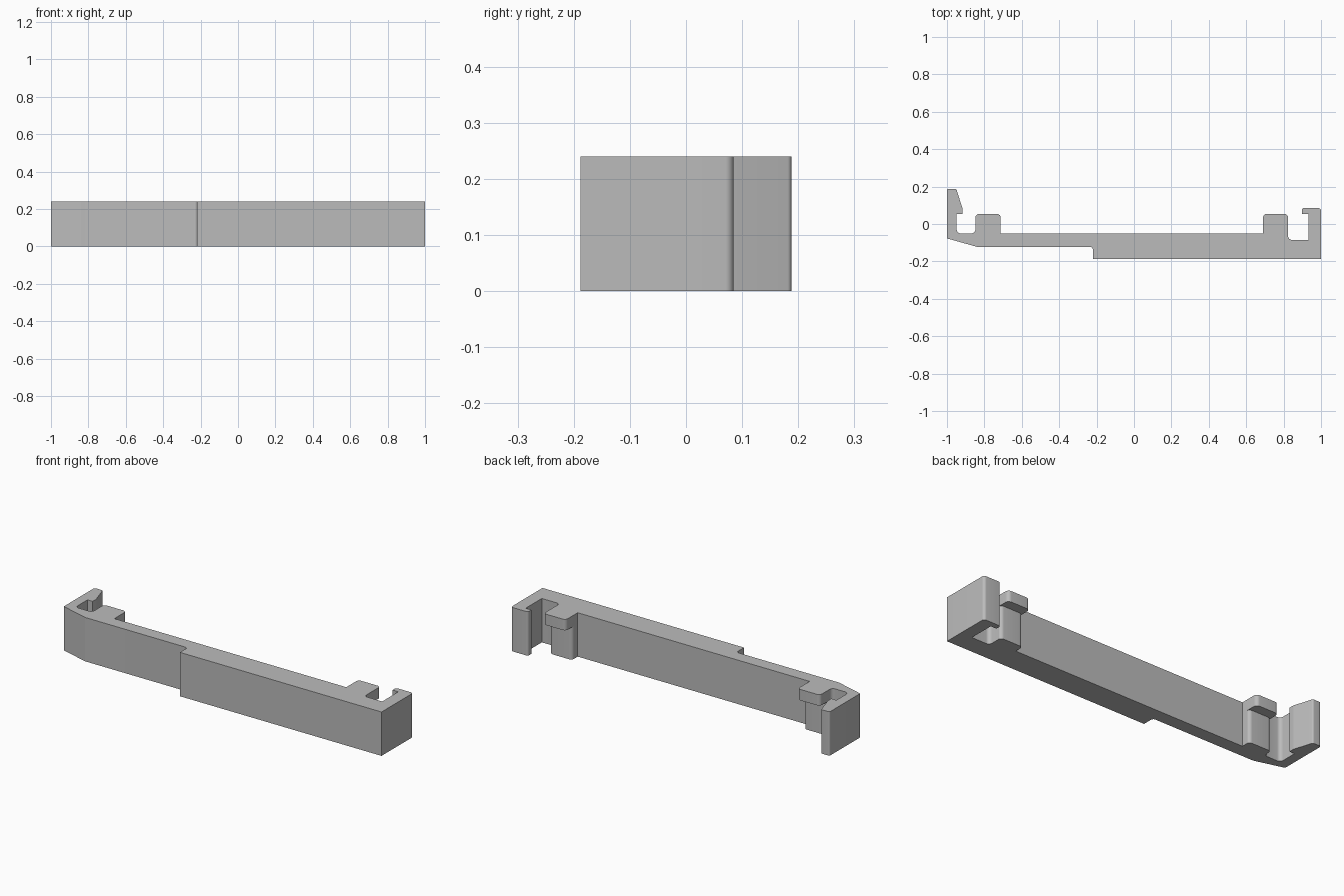
import bpy, bmesh, math
from mathutils import Vector

if "Cube" in bpy.data.objects:
    bpy.data.objects.remove(bpy.data.objects["Cube"])

HEIGHT = 0.24
LIP_Z = 0.18      # underside of the overhanging lips
FRONT, BACK = -0.188, 0.188
WALL, BLOCK = -0.05, 0.054

grey = bpy.data.materials.new("plain grey")
grey.use_nodes = True
colour = (0.5, 0.5, 0.5, 1)
grey.diffuse_color = colour
grey.node_tree.nodes["Principled BSDF"].inputs["Base Color"].default_value = colour


def fillet(profile, steps=8):
    """Outline of (x, y[, radius]) corners with the given corners rounded."""
    out = []
    for i, corner in enumerate(profile):
        p = Vector(corner[:2])
        if len(corner) == 2:
            out.append(p)
            continue
        a = (Vector(profile[i - 1][:2]) - p).normalized()
        b = (Vector(profile[(i + 1) % len(profile)][:2]) - p).normalized()
        half = a.angle(b) / 2
        r = corner[2]
        centre = p + (a + b).normalized() * r / math.sin(half)
        start = p + a * r / math.tan(half) - centre
        end = p + b * r / math.tan(half) - centre
        sweep = start.angle(end)
        for k in range(steps + 1):
            t = k / steps
            out.append(centre + (start * math.sin((1 - t) * sweep)
                                 + end * math.sin(t * sweep)) / math.sin(sweep))
    return out


def extrude(name, profile, z0, z1):
    bm = bmesh.new()
    face = bm.faces.new([bm.verts.new((p.x, p.y, z0)) for p in fillet(profile)])
    top = bmesh.ops.extrude_face_region(bm, geom=[face])["geom"]
    verts = [v for v in top if isinstance(v, bmesh.types.BMVert)]
    bmesh.ops.translate(bm, verts=verts, vec=(0, 0, z1 - z0))
    bmesh.ops.recalc_face_normals(bm, faces=bm.faces)
    mesh = bpy.data.meshes.new(name)
    bm.to_mesh(mesh)
    bm.free()
    mesh.materials.append(grey)
    obj = bpy.data.objects.new(name, mesh)
    bpy.context.collection.objects.link(obj)
    return obj


blocks = [(-0.848, -0.713), (0.69, 0.824)]
(l0, l1), (r0, r1) = blocks

# Clip bar seen from above: tapered arm, two blocks, hooked end, stepped front
bar = extrude("clip_bar", [
    (-1, -0.077), (-1, BACK, 0.01), (-0.95, BACK, 0.01),
    (-0.917, 0.083, 0.01), (-0.917, BLOCK), (-0.948, BLOCK),
    (-0.948, WALL, 0.02), (l0, WALL, 0.02),
    (l0, BLOCK, 0.02), (l1, BLOCK, 0.02), (l1, WALL),
    (r0, WALL), (r0, BLOCK, 0.02), (r1, BLOCK, 0.02),
    (r1, -0.085, 0.02), (0.932, -0.085), (0.932, BLOCK),
    (0.897, BLOCK), (0.897, 0.085, 0.012), (1, 0.085, 0.015),
    (1, FRONT), (-0.22, FRONT), (-0.22, -0.122, 0.015), (-0.84, -0.122),
], 0, HEIGHT)
bpy.context.view_layer.objects.active = bar
bar.select_set(True)

# Undercut below each block's lip
for x0, x1 in blocks:
    a, b = x0 - 0.001, x1 + 0.001
    cutter = extrude("undercut", [
        (a - 0.01, 0.1), (a - 0.01, -0.03), (a, -0.03), (a, 0, 0.02),
        (b, 0, 0.02), (b, -0.03), (b + 0.01, -0.03), (b + 0.01, 0.1),
    ], -0.05, LIP_Z)
    cutter.hide_render = True
    cut = bar.modifiers.new("undercut", "BOOLEAN")
    cut.operation = "DIFFERENCE"
    cut.solver = "EXACT"
    cut.object = cutter
    bpy.ops.object.modifier_apply(modifier=cut.name)
    bpy.data.objects.remove(cutter)

# Smooth fillets, crisp corners
bpy.ops.object.shade_smooth_by_angle(angle=math.radians(13))
